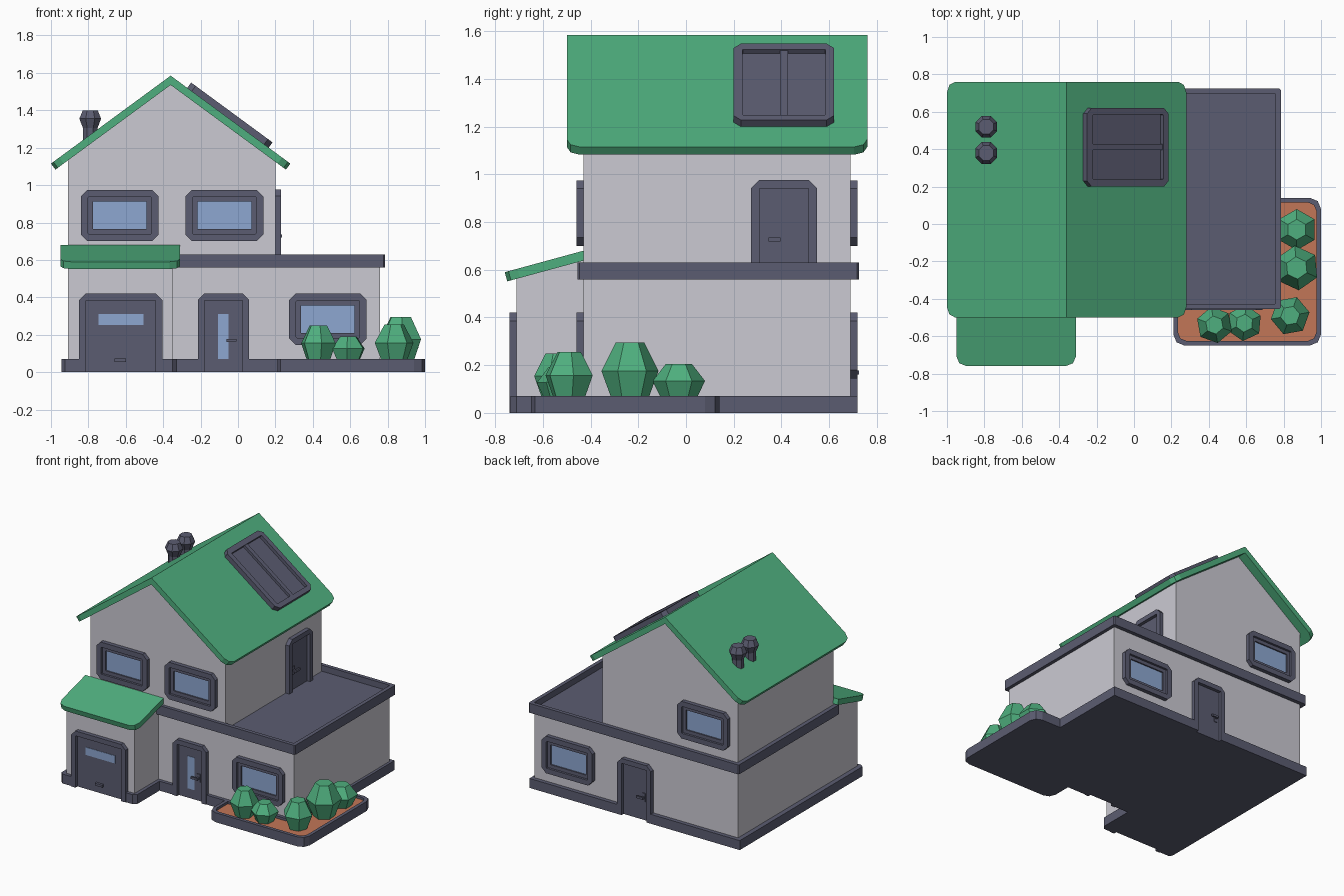
import bpy, bmesh, math
from mathutils import Matrix, Vector

if "Cube" in bpy.data.objects:
    bpy.data.objects.remove(bpy.data.objects["Cube"])


def material(name, rgb):
    m = bpy.data.materials.new(name)
    m.diffuse_color = (*rgb, 1)
    m.use_nodes = True
    m.node_tree.nodes["Principled BSDF"].inputs["Base Color"].default_value = m.diffuse_color
    return m


WALL = material("pale grey wall", (0.60, 0.59, 0.65))
DARK = material("slate trim", (0.105, 0.108, 0.165))
GREEN = material("green", (0.078, 0.43, 0.21))
GLASS = material("blue glass", (0.27, 0.39, 0.64))
SOIL = material("orange soil", (0.54, 0.18, 0.095))


def frame(o, u, v, d):
    m = Matrix((u, v, d)).transposed().to_4x4()
    m.translation = o
    return m


X, Y, Z = Vector((1, 0, 0)), Vector((0, 1, 0)), Vector((0, 0, 1))
FLAT = frame((0, 0, 0), X, Y, Z)
ALONG_X = frame((0, 0, 0), Y, Z, X)
FRONT = frame((0, -0.43, 0), X, Z, -Y)
GARAGE = frame((0, -0.71, 0), X, Z, -Y)
BACK = frame((0, 0.69, 0), X, Z, Y)
SIDE = frame((0.20, 0, 0), Y, Z, X)


def build(name, bm, m, mat):
    bm.transform(m)
    bmesh.ops.recalc_face_normals(bm, faces=bm.faces)
    me = bpy.data.meshes.new(name)
    bm.to_mesh(me)
    bm.free()
    me.materials.append(mat)
    ob = bpy.data.objects.new(name, me)
    bpy.context.collection.objects.link(ob)
    return ob


def prism(name, pts, m, d0, d1, mat):
    bm = bmesh.new()
    lo = [bm.verts.new((u, v, d0)) for u, v in pts]
    hi = [bm.verts.new((u, v, d1)) for u, v in pts]
    bm.faces.new(lo)
    bm.faces.new(hi)
    for i in range(len(pts)):
        j = (i + 1) % len(pts)
        bm.faces.new((lo[i], lo[j], hi[j], hi[i]))
    return build(name, bm, m, mat)


def ring(name, outer, inner, m, d0, d1, mat):
    bm = bmesh.new()
    loops = [[bm.verts.new((u, v, d)) for u, v in pts]
             for pts, d in ((outer, d0), (outer, d1), (inner, d1), (inner, d0))]
    n = len(outer)
    for k in range(4):
        a, b = loops[k], loops[(k + 1) % 4]
        for i in range(n):
            j = (i + 1) % n
            bm.faces.new((a[i], a[j], b[j], b[i]))
    return build(name, bm, m, mat)


def rect(u0, u1, v0, v1, c=(0, 0, 0, 0), seg=1):
    """Rectangle with cut corners: low-left, low-right, top-right, top-left."""
    if not isinstance(c, tuple):
        c = (c,) * 4
    pts = []
    corners = ((u0, v0, 1, 1), (u1, v0, -1, 1), (u1, v1, -1, -1), (u0, v1, 1, -1))
    for k, (u, v, su, sv) in enumerate(corners):
        if c[k] == 0:
            pts.append((u, v))
            continue
        for s in range(seg + 1):
            a = math.radians(180 + 90 * k + 90 * s / seg)
            pts.append((u + su * c[k] + c[k] * math.cos(a), v + sv * c[k] + c[k] * math.sin(a)))
    return pts


def window(name, m, u0, v0):
    u1, v1 = u0 + 0.415, v0 + 0.275
    a, b = 0.038, 0.064
    mid = rect(u0 + a, u1 - a, v0 + a, v1 - a, 0.004)
    ring(name + "_frame", rect(u0, u1, v0, v1, 0.035), mid, m, -0.01, 0.03, DARK)
    ring(name + "_sash", mid, rect(u0 + b, u1 - b, v0 + b, v1 - b, 0.002), m, -0.01, 0.014, DARK)
    prism(name + "_glass", rect(u0 + b, u1 - b, v0 + b, v1 - b), m, -0.005, 0.004, GLASS)


def door(name, m, u0, u1, v0, v1):
    c, w = 0.035, 0.036
    pts = [(u0, v0), (u0, v1 - c), (u0 + c, v1), (u1 - c, v1), (u1, v1 - c), (u1, v0),
           (u1 - w, v0), (u1 - w, v1 - w), (u0 + w, v1 - w), (u0 + w, v0)]
    prism(name + "_frame", pts, m, -0.01, 0.03, DARK)
    prism(name + "_leaf", rect(u0 + w, u1 - w, v0, v1 - w), m, -0.01, 0.006, DARK)


def handle(name, m, u, v, s):
    prism(name + "_plate", rect(u - 0.012, u + 0.012, v - 0.03, v + 0.03), m, 0, 0.012, DARK)
    prism(name + "_stem", rect(u - 0.007, u + 0.007, v - 0.007, v + 0.007), m, 0, 0.03, DARK)
    prism(name + "_lever", rect(min(u, u + s * 0.042) - 0.005, max(u, u + s * 0.042) + 0.005,
                                v - 0.008, v + 0.008), m, 0.024, 0.036, DARK)


def lathe(name, profile, sides, loc, turn, mat):
    bm = bmesh.new()
    rings = [[bm.verts.new((r * math.cos(turn + i * math.tau / sides),
                            r * math.sin(turn + i * math.tau / sides), z))
              for i in range(sides)] for r, z in profile]
    for a, b in zip(rings, rings[1:]):
        for i in range(sides):
            j = (i + 1) % sides
            bm.faces.new((a[i], a[j], b[j], b[i]))
    bm.faces.new(rings[0])
    bm.faces.new(rings[-1])
    return build(name, bm, Matrix.Translation(loc), mat)


# Plinth, notched where the ground floor doors stand
prism("plinth", [(-0.945, 0.72), (-0.945, -0.715), (-0.925, -0.735), (-0.815, -0.735), (-0.815, -0.714),
                 (-0.44, -0.714), (-0.44, -0.735), (-0.35, -0.735), (-0.325, -0.71), (-0.325, -0.455),
                 (-0.18, -0.455), (-0.18, -0.434), (0.025, -0.434), (0.025, -0.455), (0.78, -0.455),
                 (0.78, 0.72), (0.025, 0.72), (0.025, 0.694), (-0.18, 0.694), (-0.18, 0.72)],
      FLAT, 0, 0.07, DARK)

# Walls
prism("lower_walls", rect(-0.91, 0.76, -0.43, 0.69), FLAT, 0.02, 0.57, WALL)
prism("gable_walls", [(-0.91, 0.57), (0.20, 0.57), (0.20, 1.135), (-0.36, 1.545), (-0.91, 1.14)],
      FRONT, -1.12, 0, WALL)
prism("garage_walls", [(-0.71, 0.02), (-0.71, 0.57), (-0.42, 0.648), (-0.42, 0.02)],
      ALONG_X, -0.91, -0.35, WALL)

# Terrace parapet and floor
ring("parapet", rect(-0.94, 0.785, -0.455, 0.725, 0.008), rect(-0.905, 0.757, -0.427, 0.697, 0.004),
     FLAT, 0.56, 0.63, DARK)
prism("terrace_floor", rect(0.15, 0.765, -0.435, 0.705), FLAT, 0.565, 0.585, DARK)

# Main roof: two mirrored slopes
tilt = math.atan2(0.47, 0.64)
co, si = math.cos(tilt), math.sin(tilt)
slope = {s: frame((-0.36, 0, 1.585), Y, Vector((s * co, 0, -si)), Vector((s * si, 0, co))) for s in (1, -1)}
for s, side in ((1, "right"), (-1, "left")):
    prism("roof_" + side, rect(-0.50, 0.76, 0, 0.794, (0, 0, 0.055, 0.055), 2), slope[s], -0.04, 0, GREEN)

# Garage roof
v = Vector((0, -0.33, -0.09)).normalized()
prism("garage_roof", rect(-0.95, -0.31, 0, 0.342, (0, 0, 0.055, 0.055), 2),
      frame((0, -0.43, 0.68), X, v, Vector((0, v.z, -v.y))), -0.04, 0, GREEN)

# Roof panel with two bays
R = slope[1]
ring("panel_frame", rect(0.20, 0.62, 0.11, 0.65, 0.03), rect(0.237, 0.585, 0.15, 0.615, 0.003),
     R, -0.01, 0.035, DARK)
prism("panel_bar", rect(0.395, 0.427, 0.14, 0.63), R, -0.01, 0.03, DARK)
prism("panel_bed", rect(0.23, 0.59, 0.14, 0.62), R, -0.01, 0.012, DARK)

# Chimney pots
for i, y in enumerate((0.38, 0.52)):
    lathe(f"chimney_{i + 1}", [(0.042, 1.18), (0.042, 1.305), (0.063, 1.355), (0.043, 1.40)],
          8, (-0.79, y, 0), math.pi / 8, DARK)

# Windows
for i, (m, u, z) in enumerate(((FRONT, -0.84, 0.70), (FRONT, -0.28, 0.70), (FRONT, 0.273, 0.145),
                               (BACK, -0.845, 0.70), (BACK, 0.265, 0.145))):
    window(f"window_{i + 1}", m, u, z)

# Doors with glass and handles
door("garage_door", GARAGE, -0.85, -0.405, 0, 0.42)
prism("garage_door_glass", rect(-0.745, -0.505, 0.253, 0.31), GARAGE, 0.003, 0.009, GLASS)
prism("garage_door_handle", rect(-0.66, -0.60, 0.055, 0.073), GARAGE, 0, 0.024, DARK)
door("front_door", FRONT, -0.215, 0.06, 0, 0.42)
prism("front_door_glass", rect(-0.106, -0.05, 0.07, 0.31), FRONT, 0.003, 0.009, GLASS)
handle("front_door_handle", FRONT, -0.015, 0.17, -1)
door("back_door", BACK, -0.215, 0.06, 0, 0.42)
handle("back_door_handle", BACK, -0.145, 0.17, 1)
door("terrace_door", SIDE, 0.273, 0.55, 0.58, 0.977)
handle("terrace_door_handle", SIDE, 0.35, 0.727, 1)

# Planter
cut = (0.06, 0.06, 0.06, 0)
cut_in = (0.045, 0.045, 0.045, 0)
inner = rect(0.235, 0.975, -0.625, 0.115, cut_in, 2)
outer = rect(0.21, 1.0, -0.65, 0.14, cut, 2)
ring("planter_rim", outer, inner, FLAT, 0, 0.07, DARK)
prism("planter_base", inner, FLAT, 0, 0.03, DARK)
prism("planter_soil", inner, FLAT, 0.03, 0.052, SOIL)

# Bushes: x, y, radius, top, turn
for i, (x, y, r, top, turn) in enumerate(((0.43, -0.54, 0.098, 0.25, 100), (0.59, -0.53, 0.096, 0.19, 85),
                                          (0.835, -0.49, 0.105, 0.255, 70), (0.87, -0.235, 0.12, 0.295, 95),
                                          (0.87, -0.03, 0.11, 0.205, 90))):
    h = top - 0.07
    lathe(f"bush_{i + 1}", [(r * 0.6, 0.045), (r, 0.07 + h * 0.47), (r * 0.5, top)],
          6, (x, y, 0), math.radians(turn), GREEN)
